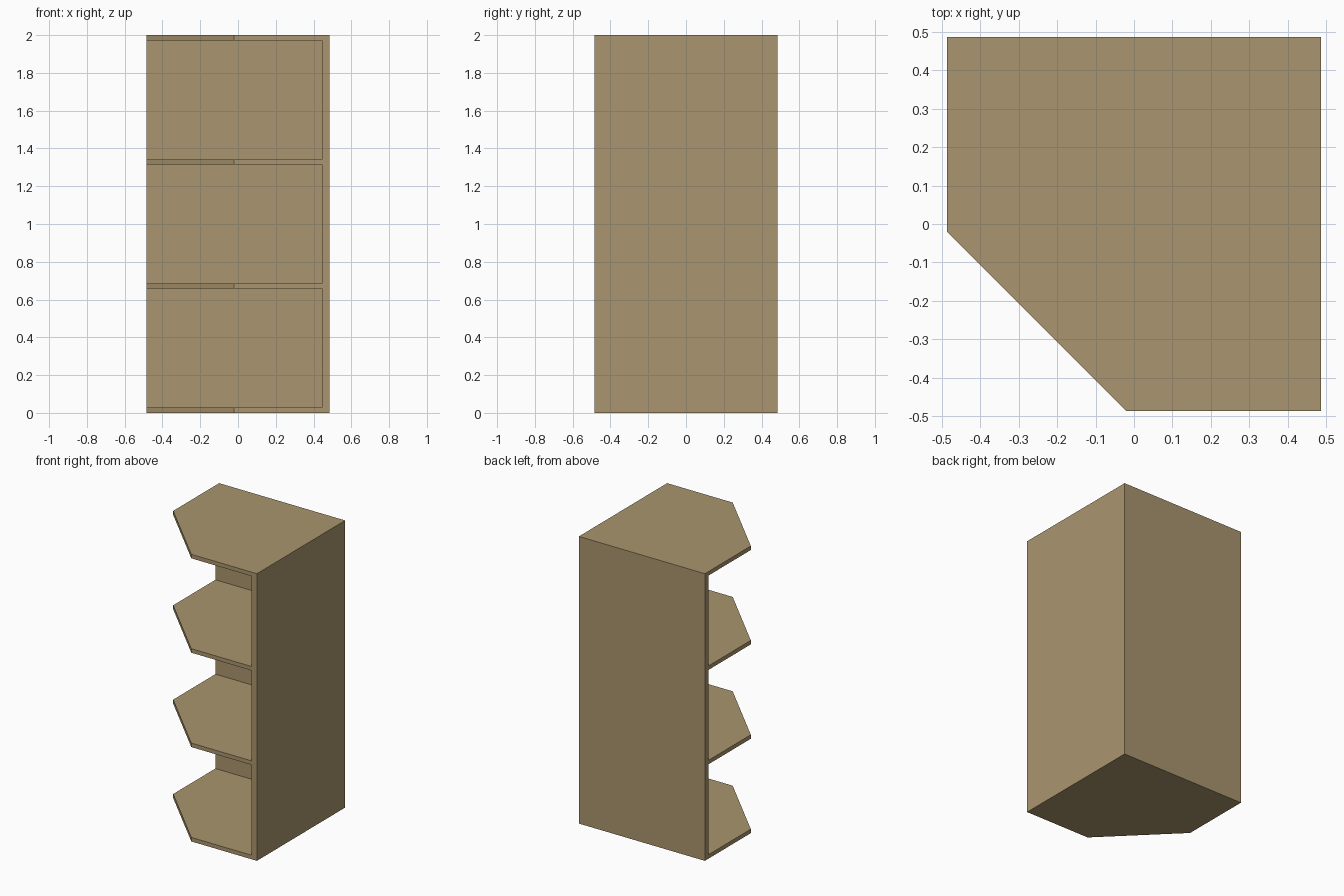
import bpy, bmesh

if "Cube" in bpy.data.objects:
    bpy.data.objects.remove(bpy.data.objects["Cube"])

H = 0.4855          # half width of the unit
PANEL = 0.041       # wall panel thickness
SHELF = 0.028       # shelf thickness
HEIGHT = 2.0
INNER = H - PANEL
CUT = -0.02         # where the diagonal front edge starts

wood = bpy.data.materials.new("tan wood")
wood.diffuse_color = (0.40, 0.30, 0.157, 1)
wood.use_nodes = True
wood.node_tree.nodes["Principled BSDF"].inputs["Base Color"].default_value = wood.diffuse_color


def prism(name, outline, z0, z1):
    """Extrude a flat outline from z0 up to z1."""
    bm = bmesh.new()
    face = bm.faces.new([bm.verts.new((x, y, z0)) for x, y in outline])
    top = bmesh.ops.extrude_face_region(bm, geom=[face])["geom"]
    bmesh.ops.translate(bm, vec=(0, 0, z1 - z0),
                        verts=[v for v in top if isinstance(v, bmesh.types.BMVert)])
    bmesh.ops.recalc_face_normals(bm, faces=bm.faces)
    mesh = bpy.data.meshes.new(name)
    bm.to_mesh(mesh)
    bm.free()
    mesh.materials.append(wood)
    obj = bpy.data.objects.new(name, mesh)
    bpy.context.collection.objects.link(obj)
    return obj


# Two wall panels meeting in the back right corner
prism("back_panel", [(-H, INNER), (H, INNER), (H, H), (-H, H)], 0, HEIGHT)
prism("side_panel", [(INNER, -H), (H, -H), (H, INNER), (INNER, INNER)], 0, HEIGHT)

# Four evenly spaced shelves with a diagonal front corner
shelf_outline = [(CUT, -H), (INNER, -H), (INNER, INNER), (-H, INNER), (-H, CUT)]
for i in range(4):
    z = i * (HEIGHT - SHELF) / 3
    prism(f"shelf_{i + 1}", shelf_outline, z, z + SHELF)
